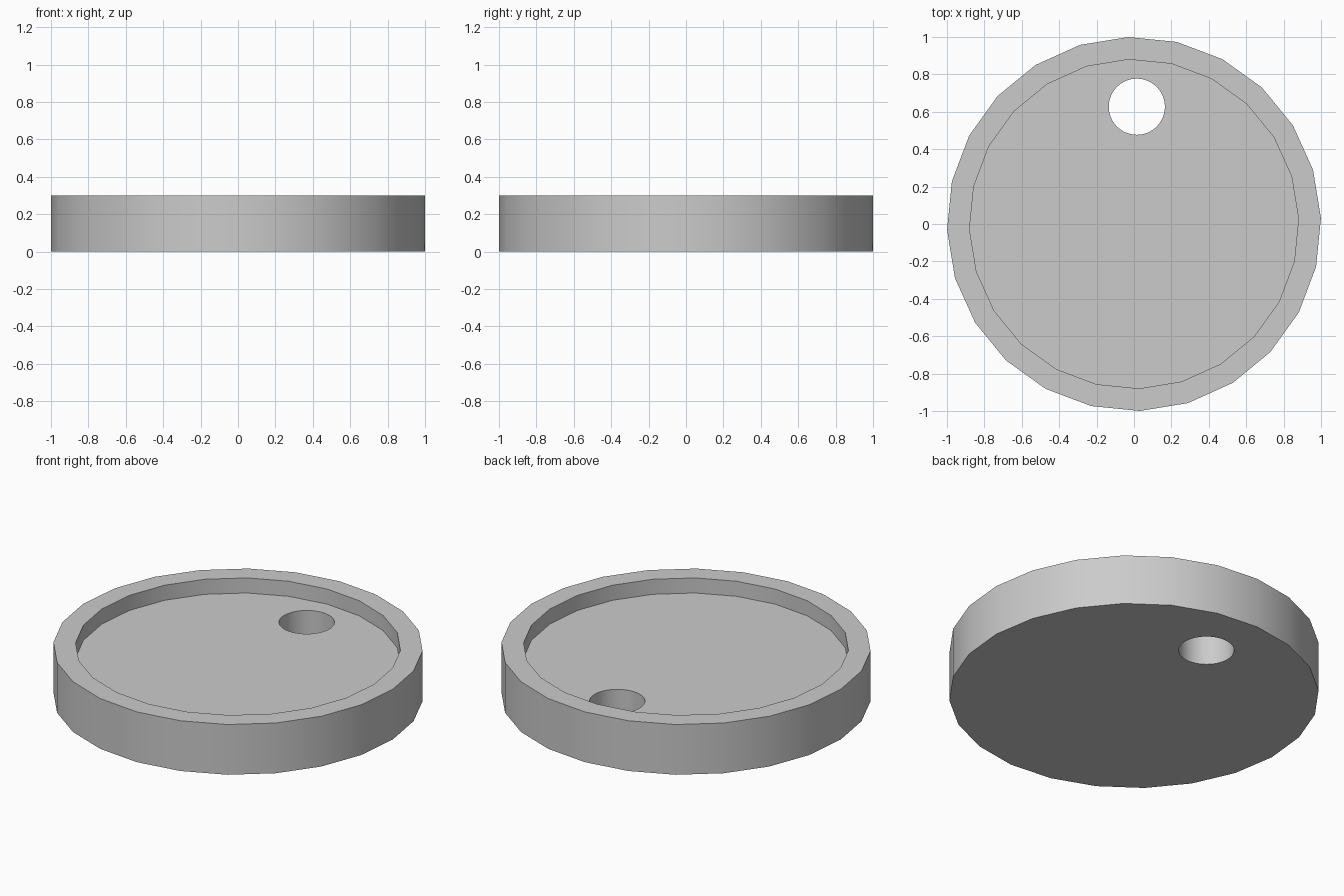
import bpy
import math

cube = bpy.data.objects.get("Cube")
if cube:
    bpy.data.objects.remove(cube, do_unlink=True)

HEIGHT, FLOOR = 0.3, 0.21
TURN = math.radians(1.8)

grey = bpy.data.materials.new("plain grey")
grey.use_nodes = True
grey.diffuse_color = (0.6, 0.6, 0.6, 1)
grey.node_tree.nodes["Principled BSDF"].inputs["Base Color"].default_value = (0.6, 0.6, 0.6, 1)


def disc(name, sides, radius, bottom, top, x=0, y=0, turn=0):
    bpy.ops.mesh.primitive_cylinder_add(
        vertices=sides, radius=radius, depth=top - bottom,
        location=(x, y, (bottom + top) / 2), rotation=(0, 0, turn))
    obj = bpy.context.object
    obj.name = name
    obj.data.materials.append(grey)
    return obj


def cut(target, cutter):
    mod = target.modifiers.new("cut", "BOOLEAN")
    mod.operation = "DIFFERENCE"
    mod.solver = "EXACT"
    mod.object = cutter
    bpy.context.view_layer.objects.active = target
    bpy.ops.object.modifier_apply(modifier=mod.name)
    bpy.data.objects.remove(cutter, do_unlink=True)


# Round faceted tray
tray = disc("round_tray", 24, 1.0, 0, HEIGHT, turn=TURN)

# Shallow recess inside the rim
cut(tray, disc("recess_cutter", 24, 0.88, FLOOR, HEIGHT + 0.1, turn=TURN))

# Through hole near the back
cut(tray, disc("hole_cutter", 64, 0.15, -0.1, HEIGHT + 0.1, x=0.015, y=0.627))

# Smooth walls with crisp rims
bpy.ops.object.select_all(action="DESELECT")
tray.select_set(True)
bpy.context.view_layer.objects.active = tray
bpy.ops.object.shade_smooth_by_angle(angle=math.radians(30))
